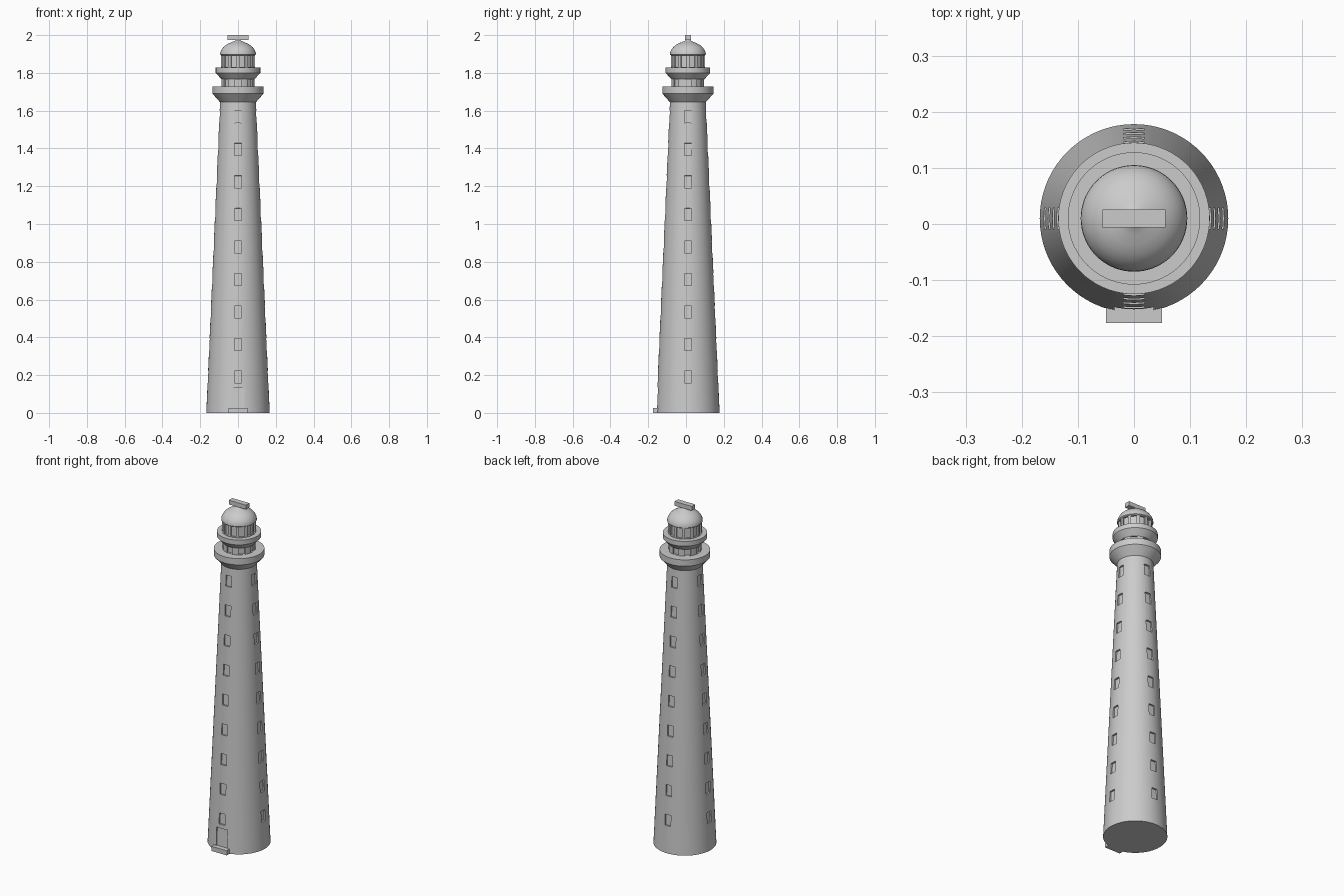
import bpy, bmesh, math
from mathutils import Matrix, Vector

if "Cube" in bpy.data.objects:
    bpy.data.objects.remove(bpy.data.objects["Cube"])

CY = 0.01            # tower axis sits slightly behind the origin (front step balances it)
SEG = 72
BASE_R, TOP_R, SHAFT_H = 0.168, 0.095, 1.645
SLOPE = math.atan((BASE_R - TOP_R) / SHAFT_H)


def make_object(name, bm):
    bmesh.ops.recalc_face_normals(bm, faces=bm.faces)
    mesh = bpy.data.meshes.new(name)
    bm.to_mesh(mesh)
    bm.free()
    ob = bpy.data.objects.new(name, mesh)
    bpy.context.collection.objects.link(ob)
    return ob


def lathe(name, profile):
    """Closed solid of revolution from (radius, z) points."""
    bm = bmesh.new()
    rings = []
    for r, z in profile:
        rings.append([bm.verts.new((r * math.cos(2 * math.pi * i / SEG),
                                    CY + r * math.sin(2 * math.pi * i / SEG), z))
                      for i in range(SEG)])
    for a, b in zip(rings, rings[1:]):
        for i in range(SEG):
            j = (i + 1) % SEG
            bm.faces.new((a[i], a[j], b[j], b[i]))
    bm.faces.new(rings[0])
    bm.faces.new(rings[-1])
    return make_object(name, bm)


def add_block(bm, angle, r_in, z, width, height, tilt=0.0, depth=0.06):
    """Box whose inner face lies at radius r_in, facing outwards at the given angle."""
    m = (Matrix.Translation((0, CY, 0)) @ Matrix.Rotation(angle, 4, 'Z')
         @ Matrix.Translation((0, -r_in, z)) @ Matrix.Rotation(-tilt, 4, 'X')
         @ Matrix.Translation((0, -depth / 2, 0))
         @ Matrix.Diagonal((width, depth, height, 1)))
    bmesh.ops.create_cube(bm, size=1, matrix=m)


def box(name, center, size):
    bm = bmesh.new()
    bmesh.ops.create_cube(bm, size=1, matrix=Matrix.Translation(center)
                          @ Matrix.Diagonal((*size, 1)))
    return make_object(name, bm)


def carve(ob, bm):
    """Subtract the blocks, then drop the cutter."""
    cutter = make_object(ob.name + "_cutter", bm)
    cutter.hide_render = True
    mod = ob.modifiers.new("recesses", 'BOOLEAN')
    mod.operation, mod.solver, mod.object = 'DIFFERENCE', 'EXACT', cutter
    activate(ob)
    bpy.ops.object.modifier_apply(modifier=mod.name)
    bpy.data.objects.remove(cutter)


def activate(ob):
    bpy.ops.object.select_all(action='DESELECT')
    ob.select_set(True)
    bpy.context.view_layer.objects.active = ob


def smooth(ob):
    activate(ob)
    bpy.ops.object.shade_smooth_by_angle(angle=math.radians(25))


def wall_radius(z):
    return BASE_R + (TOP_R - BASE_R) * z / SHAFT_H


# tapered shaft with four columns of recessed windows and a door
shaft = lathe("tower_shaft", [(BASE_R, 0), (TOP_R, SHAFT_H)])
cuts = bmesh.new()
for side in range(4):
    for k in range(9):
        z = 0.19 + 0.1722 * k
        add_block(cuts, side * math.pi / 2, wall_radius(z) - 0.010, z, 0.037, 0.064, SLOPE)
add_block(cuts, 0, wall_radius(0.08) - 0.010, 0.08, 0.07, 0.11, SLOPE)
carve(shaft, cuts)

# lower and upper galleries
lower = lathe("lower_gallery", [(0.095, 1.645), (0.135, 1.69), (0.135, 1.727)])
upper = lathe("upper_gallery", [(0.088, 1.767), (0.118, 1.80), (0.118, 1.828)])

# watch room between the galleries
watch = lathe("watch_room", [(0.088, 1.727), (0.088, 1.767)])
cuts = bmesh.new()
for k in range(8):
    add_block(cuts, k * math.pi / 4, 0.078, 1.747, 0.034, 0.038)
carve(watch, cuts)

# lantern room: panes recessed between mullions
lantern = lathe("lantern_room", [(0.090, 1.828), (0.090, 1.897)])
cuts = bmesh.new()
for k in range(12):
    add_block(cuts, (k + 0.5) * math.pi / 6, 0.079, 1.861, 0.030, 0.060)
carve(lantern, cuts)

# dome with a slight pointed tip
dome = lathe("dome", [(0.090, 1.893), (0.095, 1.897), (0.094, 1.908), (0.088, 1.922),
                      (0.078, 1.936), (0.064, 1.948), (0.047, 1.957), (0.030, 1.964),
                      (0.016, 1.970), (0.006, 1.978)])

for ob in (shaft, lower, upper, watch, lantern, dome):
    smooth(ob)

# bar on top of the dome and the step at the door
box("top_bar", Vector((0, CY, 1.9875)), (0.112, 0.032, 0.025))
box("door_step", Vector((0, -0.148, 0.0135)), (0.10, 0.056, 0.027))
